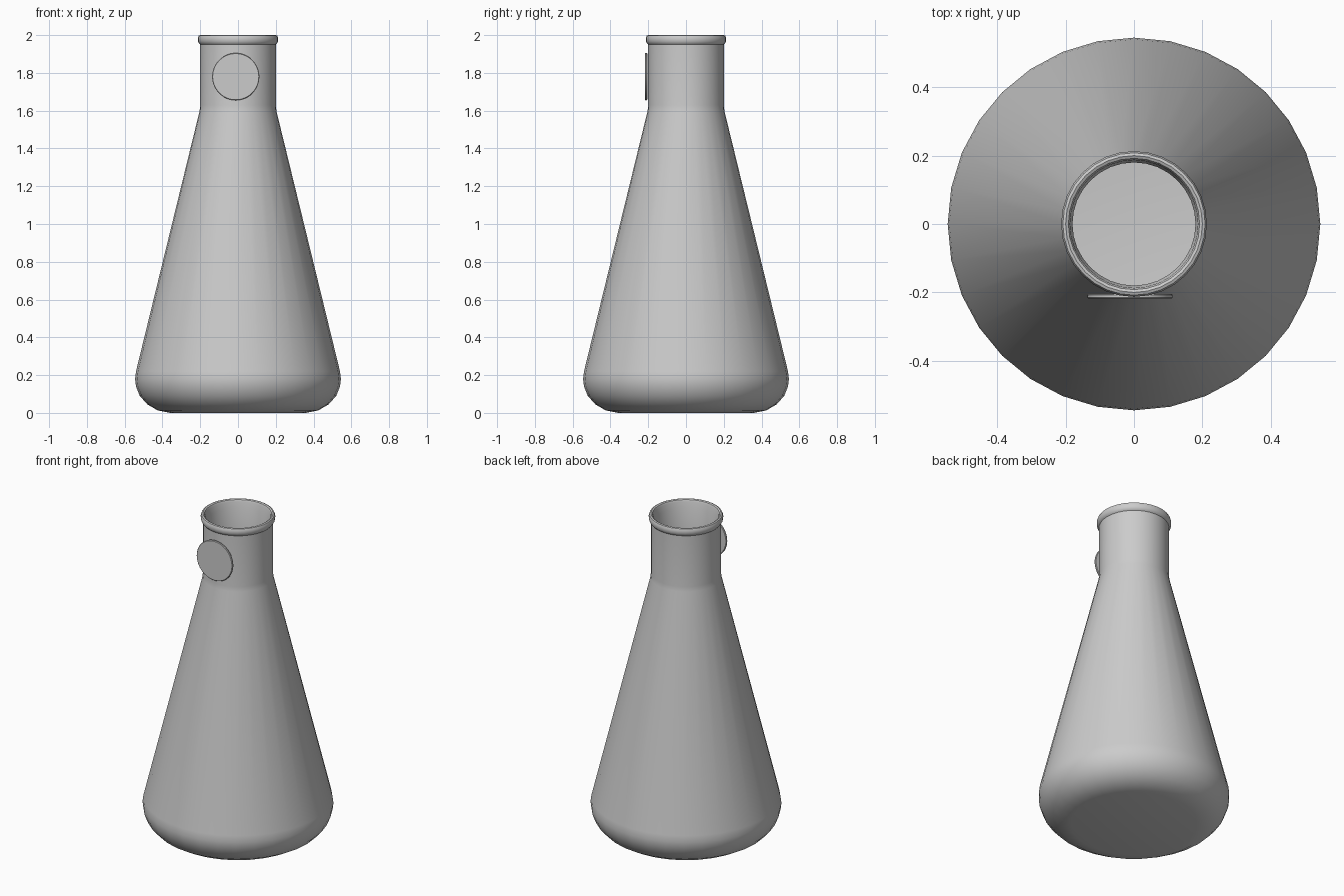
import bpy, bmesh, math

if "Cube" in bpy.data.objects:
    bpy.data.objects.remove(bpy.data.objects["Cube"])


def lathe(name, profile, sides):
    """Revolve (radius, z) points about z and cap both ends."""
    bm = bmesh.new()
    rings = []
    for r, z in profile:
        rings.append([bm.verts.new((r * math.cos(2 * math.pi * i / sides),
                                    r * math.sin(2 * math.pi * i / sides), z))
                      for i in range(sides)])
    for a, b in zip(rings, rings[1:]):
        for i in range(sides):
            j = (i + 1) % sides
            bm.faces.new((a[i], a[j], b[j], b[i]))
    bm.faces.new(rings[0][::-1])
    bm.faces.new(rings[-1])
    bmesh.ops.recalc_face_normals(bm, faces=bm.faces)
    mesh = bpy.data.meshes.new(name)
    bm.to_mesh(mesh)
    bm.free()
    obj = bpy.data.objects.new(name, mesh)
    bpy.context.collection.objects.link(obj)
    bpy.ops.object.select_all(action='DESELECT')
    obj.select_set(True)
    bpy.context.view_layer.objects.active = obj
    bpy.ops.object.shade_smooth_by_angle(angle=math.radians(35))
    return obj


# Glass flask: outer wall, rolled lip, then inner wall down to the inner floor
outer = [(0.36, 0), (0.425, 0.013), (0.48, 0.045), (0.52, 0.09),
         (0.54, 0.14), (0.545, 0.18), (0.54, 0.22), (0.203, 1.6), (0.2, 1.63), (0.2, 1.95)]
lip = [(0.206, 1.955), (0.212, 1.967), (0.213, 1.985), (0.208, 1.997),
       (0.2, 2.0), (0.192, 1.996), (0.187, 1.985), (0.186, 1.965)]
inner = [(0.18, 1.95), (0.18, 1.63), (0.183, 1.6), (0.52, 0.22), (0.525, 0.18),
         (0.52, 0.145), (0.502, 0.1), (0.467, 0.06), (0.42, 0.033), (0.36, 0.02)]
lathe("flask", outer + lip + inner, 32)

# Round label disc on the front of the neck
disc = lathe("neck_disc", [(0.122, 0), (0.125, 0.003), (0.125, 0.010), (0.122, 0.013)], 64)
disc.rotation_euler = (math.radians(90), 0, 0)
disc.location = (-0.012, -0.205, 1.78)
